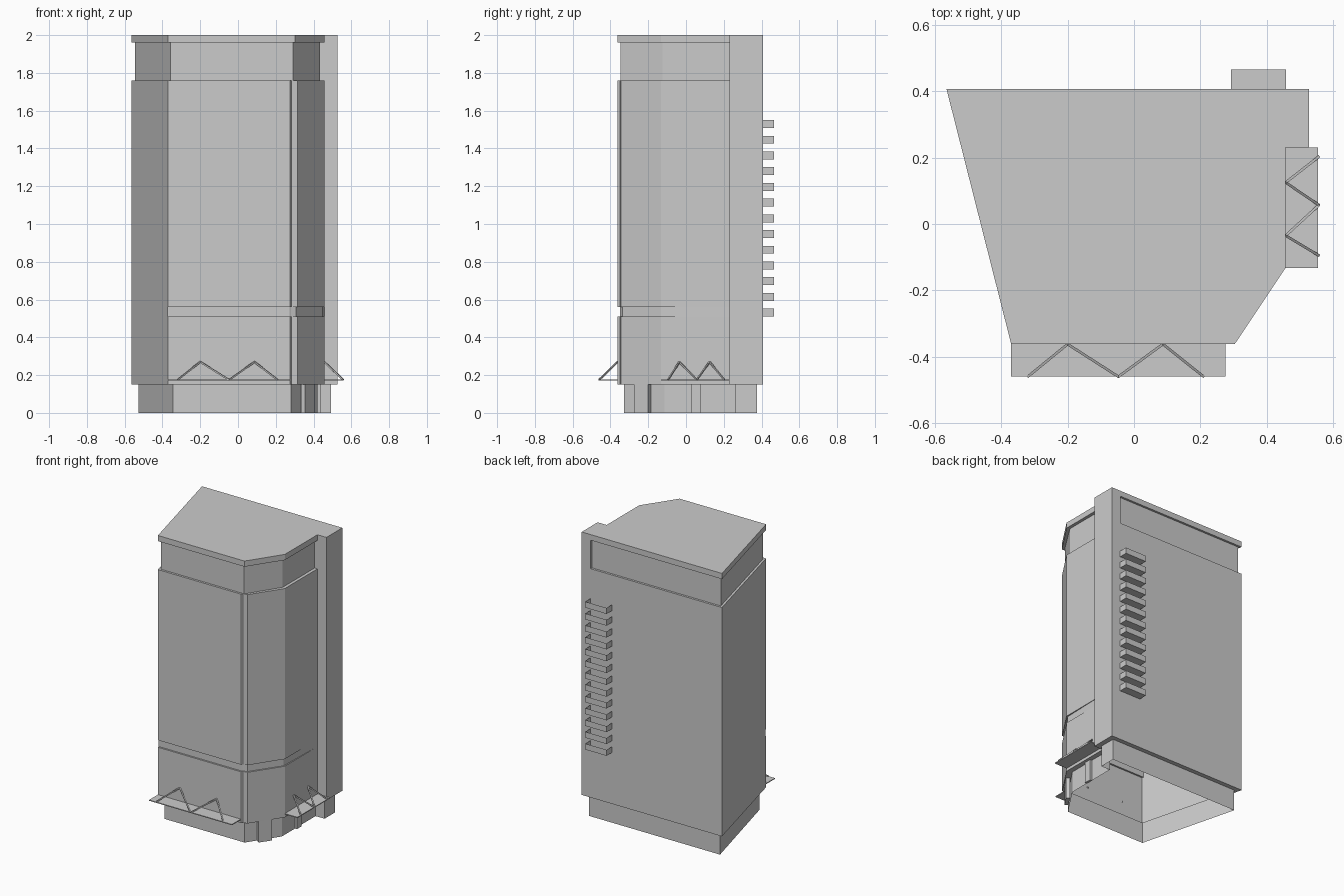
import bpy, bmesh
from mathutils import Vector

if "Cube" in bpy.data.objects:
    bpy.data.objects.remove(bpy.data.objects["Cube"])


def finish(name, bm):
    bmesh.ops.remove_doubles(bm, verts=bm.verts, dist=0.0005)
    bmesh.ops.recalc_face_normals(bm, faces=bm.faces)
    me = bpy.data.meshes.new(name)
    bm.to_mesh(me)
    bm.free()
    ob = bpy.data.objects.new(name, me)
    bpy.context.collection.objects.link(ob)
    return ob


def loft(name, rings, top=True, bottom=False):
    """Stack (outline, z) rings of equal point count into a shell."""
    bm = bmesh.new()
    loops = [[bm.verts.new((x, y, z)) for x, y in pts] for pts, z in rings]
    n = len(loops[0])
    for a, b in zip(loops, loops[1:]):
        for i in range(n):
            j = (i + 1) % n
            vs = (a[i], a[j], b[j], b[i])
            if sum((p.co - q.co).length < 1e-5 for p, q in zip(vs, vs[1:] + vs[:1])) < 2:
                bm.faces.new(vs)
    if top:
        bm.faces.new(loops[-1])
    if bottom:
        bm.faces.new(list(reversed(loops[0])))
    return finish(name, bm)


def rect(x0, x1, y0, y1):
    return [(x0, y0), (x1, y0), (x1, y1), (x0, y1)]


def box(name, x0, x1, y0, y1, z0, z1, top=True):
    pts = rect(x0, x1, y0, y1)
    return loft(name, [(pts, z0), (pts, z1)], top, True)


def zigzag(name, pts, t=0.004):
    """Square struts joining successive points."""
    bm = bmesh.new()
    for a, b in zip(pts, pts[1:]):
        a, b = Vector(a), Vector(b)
        d = (b - a).normalized()
        u = d.cross(Vector((0, 0, 1))).normalized() * t
        v = d.cross(u).normalized() * t
        ends = [[bm.verts.new(p + s * u + r * v) for s, r in
                 ((-1, -1), (1, -1), (1, 1), (-1, 1))] for p in (a, b)]
        for i in range(4):
            j = (i + 1) % 4
            bm.faces.new((ends[0][i], ends[0][j], ends[1][j], ends[1][i]))
        bm.faces.new(ends[0])
        bm.faces.new(ends[1])
    return finish(name, bm)


# Outlines, counter-clockwise from the front left corner
back = [(0.457, 0.23), (0.527, 0.23), (0.527, 0.407), (0.457, 0.407)]
body = [(-0.37, -0.362), (0.275, -0.362), (0.284, -0.35), (0.315, -0.345),
        (0.457, -0.132)] + back + [(0.457, 0.407), (-0.565, 0.407)]
cap = list(body)
cap[2] = (0.303, -0.362)
trim = list(body)
trim[:4] = [(-0.373, -0.35), (0.272, -0.35), (0.28, -0.345), (0.308, -0.335)]
trim[4] = (0.447, -0.132)
band = [(-0.358, -0.347), (0.27, -0.347), (0.291, -0.347), (0.3, -0.334),
        (0.435, -0.125), (0.435, 0.23)] + back[1:] + [(0.457, 0.392), (-0.545, 0.392)]
base = [(-0.345, -0.327), (0.25, -0.327), (0.265, -0.327), (0.28, -0.327),
        (0.422, -0.115), (0.422, 0.26), (0.492, 0.26), (0.492, 0.376),
        (0.422, 0.376), (0.422, 0.376), (-0.528, 0.376)]

# Hollow cabinet, open underneath: plinth, body, groove, recessed band, cap
loft("cabinet_shell", [
    (base, 0), (base, 0.15), (body, 0.15), (body, 0.51), (trim, 0.51), (trim, 0.56),
    (body, 0.56), (body, 1.76), (band, 1.76), (band, 1.96), (cap, 1.96), (cap, 2.0)])

# Small feet under the chamfer and the right side
foot = [(0.333, -0.262), (0.354, -0.276), (0.405, -0.2), (0.384, -0.186)]
loft("chamfer_foot", [(foot, 0), (foot, 0.15)], True, True)
box("side_foot", 0.42, 0.437, 0.03, 0.08, 0, 0.15)

# Thin shelves with zigzag braces
box("front_shelf", -0.37, 0.275, -0.46, -0.36, 0.171, 0.177)
box("side_shelf", 0.457, 0.555, -0.132, 0.23, 0.171, 0.177)
lo, hi = 0.175, 0.27
zigzag("front_brace", [(x, (-0.46, -0.362)[i % 2], (lo, hi)[i % 2])
                       for i, x in enumerate((-0.32, -0.2, -0.047, 0.087, 0.21))])
zigzag("side_brace", [((0.557, 0.457)[i % 2], y, (lo, hi)[i % 2])
                      for i, y in enumerate((-0.095, -0.035, 0.057, 0.125, 0.203))])

# Ladder of open-topped rungs on the back
for i in range(13):
    z = 0.51 + i * 0.0832
    box(f"rung_{i + 1}", 0.292, 0.458, 0.405, 0.466, z, z + 0.042, top=False)
